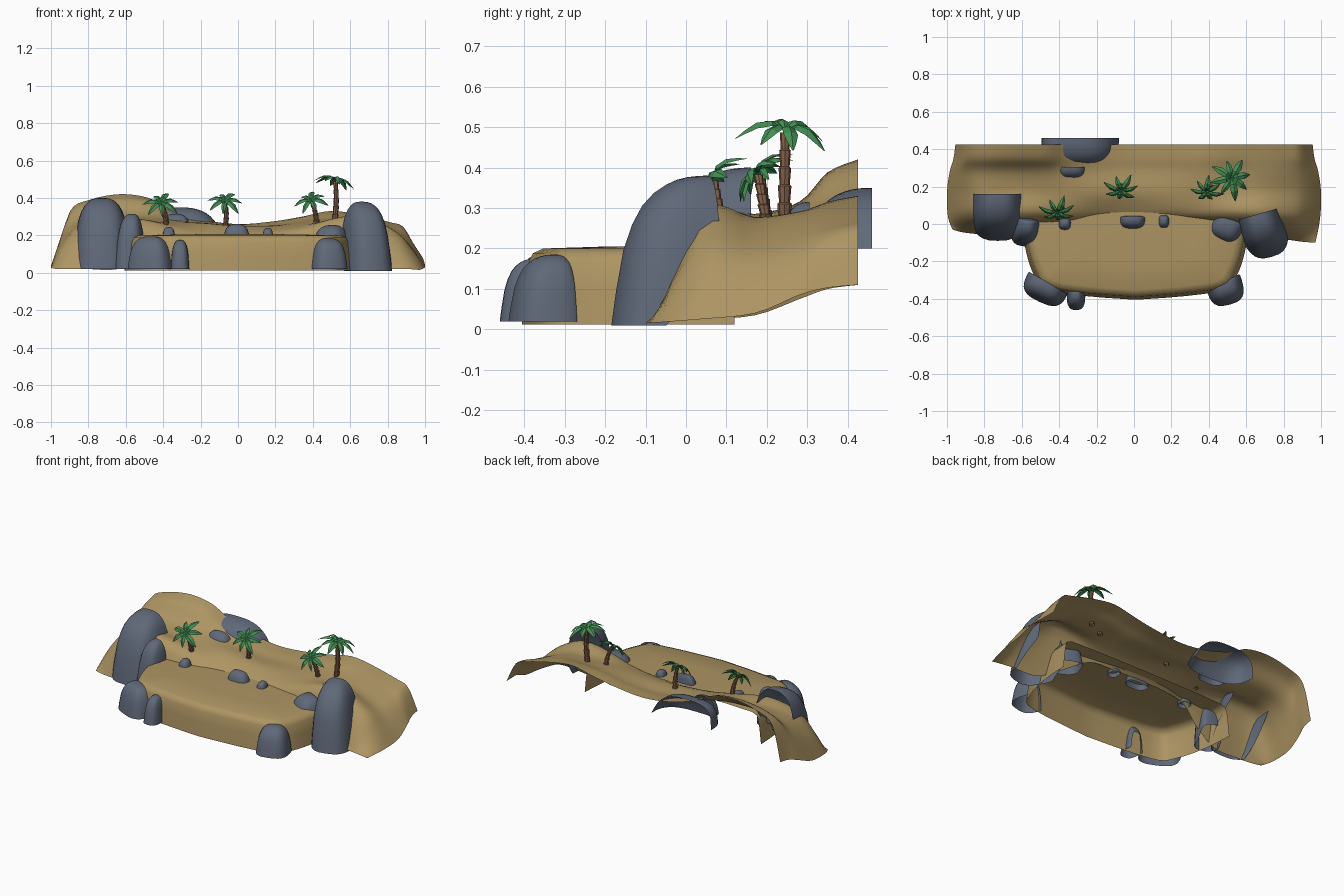
import bpy, bmesh, math
from mathutils import Vector, Euler

if "Cube" in bpy.data.objects:
    bpy.data.objects.remove(bpy.data.objects["Cube"])


def mat(name, c):
    m = bpy.data.materials.new(name)
    m.diffuse_color = (*c, 1)
    m.use_nodes = True
    m.node_tree.nodes["Principled BSDF"].inputs["Base Color"].default_value = m.diffuse_color
    return m


SAND = mat("sand", (0.42, 0.30, 0.125))
ROCK = mat("stone", (0.115, 0.14, 0.19))
BARK = mat("bark", (0.24, 0.12, 0.065))
LEAF = mat("leaf", (0.055, 0.28, 0.09))


def make(name, verts, faces, material, angle=40, trim=None):
    me = bpy.data.meshes.new(name)
    me.from_pydata([tuple(v) for v in verts], [], faces)
    bm = bmesh.new()
    bm.from_mesh(me)
    bmesh.ops.remove_doubles(bm, verts=bm.verts, dist=1e-5)
    bmesh.ops.recalc_face_normals(bm, faces=bm.faces)
    # open sheets should face up and out
    if sum(f.normal.z * f.calc_area() for f in bm.faces) < 0:
        bmesh.ops.reverse_faces(bm, faces=bm.faces)
    # cut away the part buried in the sand
    if trim:
        bmesh.ops.bisect_plane(bm, geom=bm.verts[:] + bm.edges[:] + bm.faces[:],
                               plane_co=trim[0], plane_no=trim[1], clear_outer=True)
    bm.to_mesh(me)
    bm.free()
    me.materials.append(material)
    ob = bpy.data.objects.new(name, me)
    bpy.context.collection.objects.link(ob)
    bpy.ops.object.select_all(action='DESELECT')
    ob.select_set(True)
    bpy.context.view_layer.objects.active = ob
    bpy.ops.object.shade_smooth_by_angle(angle=math.radians(angle))
    return ob


def grid_faces(rows, cols):
    return [(r * cols + c, r * cols + c + 1, (r + 1) * cols + c + 1, (r + 1) * cols + c)
            for r in range(rows - 1) for c in range(cols - 1)]


def spline(pts, sub):
    """Catmull-Rom through the points."""
    out = []
    n = len(pts)
    for i in range(n - 1):
        a, b, c, d = pts[max(i - 1, 0)], pts[i], pts[i + 1], pts[min(i + 2, n - 1)]
        for k in range(sub):
            t = k / sub
            out.append(0.5 * (2 * b + (c - a) * t + (2 * a - 5 * b + 4 * c - d) * t * t
                              + (3 * b - a - 3 * c + d) * t ** 3))
    return out + [pts[-1]]


# Sand dunes: an open sheet lofted through long contour rows
X = [-1, -.94, -.83, -.66, -.5, -.38, -.2, 0, .2, .36, .52, .68, .85, .93, 1]
ROWS = [
    (.97, [-.03, -.045, -.055, -.05, -.03, .0, .035, .04, .035, .02, -.03, -.07, -.085, -.095, -.1],
          [.02, .02, .02, .02, .1, .185, .19, .19, .19, .185, .1, .02, .02, .02, .015]),
    (.995, [.04] * 4 + [.05, .06, .08, .08, .08, .06, .05, .04, .03, .03, .03],
           [.025, .13, .24, .28, .27, .25, .225, .215, .225, .24, .28, .29, .205, .12, .025]),
    (1.0, [.17] * 15,
          [.035, .17, .27, .285, .28, .27, .265, .25, .25, .265, .275, .27, .2, .135, .04]),
    (.985, [.28] * 15,
           [.075, .23, .3, .315, .31, .29, .265, .245, .255, .28, .29, .285, .23, .175, .085]),
    (.965, [.35] * 15,
           [.1, .3, .365, .388, .375, .32, .277, .255, .268, .295, .315, .3, .255, .22, .103]),
    (.955, [.425] * 15,
           [.11, .33, .39, .42, .4, .34, .285, .26, .275, .3, .33, .31, .27, .24, .11]),
]
rows = [spline([Vector((x * s, y, z)) for x, y, z in zip(X, ys, zs)], 4) for s, ys, zs in ROWS]
columns = [spline(list(col), 4) for col in zip(*rows)]
make("sand_dunes", [p for c in columns for p in c],
     grid_faces(len(columns), len(columns[0])), SAND, 60)

# Front sand terrace: rounded outline with a soft rim, open below and behind
half = [(.615, .12), (.605, -.03), (.58, -.17), (.54, -.28), (.485, -.35), (.27, -.385), (0, -.405)]
half = spline([Vector((x, y, 0)) for x, y in half], 3)
outline = half + [Vector((-p.x, p.y, 0)) for p in reversed(half[:-1])]
levels = [(.012, 1.0), (.1, .985), (.165, .97), (.188, .95), (.2, .9), (.205, .6), (.207, 0)]
verts = [Vector((p.x * s + .008, .12 + (p.y - .12) * s, z)) for z, s in levels for p in outline]
make("sand_terrace", verts, grid_faces(len(levels), len(outline)), SAND, 50)


# Rocks: domes whose apex sits at fraction c of the depth; c=1 leaves an open back
def rock(name, xr, yr, zr, c=.65, rot=0, skew=0, trim=None):
    cx, hw = (xr[0] + xr[1]) / 2, (xr[1] - xr[0]) / 2
    d = yr[1] - yr[0]
    yc = yr[0] + d * c
    cut = c >= 1
    n = 16 if cut else 24
    prof = spline([Vector((h, s, 0)) for h, s in
                   ((0, 1), (.5, .87), (.8, .67), (.94, .42), (.99, .2), (1, 0))], 2)
    vs = []
    for h, s, _ in prof:
        for i in range(n + 1):
            a = math.pi + (math.pi if cut else 2 * math.pi) * i / n
            ca, sa = math.cos(a), math.sin(a)
            ca = math.copysign(abs(ca) ** .68, ca)
            sa = math.copysign(abs(sa) ** .68, sa)
            dy = d * c if sa < 0 else d * (1 - c)
            p = Vector((hw * s ** .85 * ca + skew * h, dy * s * sa, 0))
            p.rotate(Euler((0, 0, math.radians(rot))))
            vs.append((cx + p.x, yc + p.y, zr[0] + (zr[1] - zr[0]) * h))
    make(name, vs, grid_faces(len(prof), n + 1), ROCK, 50, trim)


slope = ((0, -.04, .02), (0, .75, -.65))
rock("left_tall_rock", (-.885, -.57), (-.09, .16), (.02, .4), 1, 0, 0, slope)
rock("left_side_rock", (-.655, -.5), (-.12, .04), (.02, .315), .8, -8, .01, slope)
rock("right_tall_rock", (.54, .8), (-.185, .055), (.01, .38), 1, 16, -.01, slope)
rock("right_side_rock", (.41, .6), (-.11, .05), (.12, .255), .7, -25)
rock("front_left_rock", (-.585, -.345), (-.425, -.26), (.02, .195), .6, -25, 0,
     ((-.45, -.32, 0), (.5, .86, 0)))
rock("front_left_small_rock", (-.36, -.26), (-.46, -.335), (.02, .175), .7, 0, 0,
     ((0, -.345, 0), (0, 1, 0)))
rock("front_right_rock", (.385, .58), (-.435, -.265), (.02, .185), .65, 15, 0,
     ((.47, -.315, 0), (-.45, .89, 0)))
rock("back_rock", (-.495, -.08), (.3, .46), (.2, .35), 1, 0, -.04)
rock("back_small_rock", (-.42, -.25), (.235, .305), (.21, .315), 1)
rock("pebble_center", (-.08, .065), (-.03, .045), (.17, .26), .8)
rock("pebble_right", (.13, .19), (-.025, .05), (.18, .24), .6)
rock("pebble_left", (-.405, -.335), (-.035, .035), (.18, .245), .6)


# Palms: stacked flared trunk segments and a crown of folded drooping leaves
def palm(name, base, top, r, length, tilt, leaves=8, turn=0):
    base, top = Vector(base), Vector(top)
    segs, sides = 5, 8
    vs = []
    for k in range(segs):
        for t, w in ((k, .85), (k + .92, 1.12)):
            f = t / segs
            ctr = base.lerp(top, f)
            ctr.x += .008 * math.sin(f * math.pi)
            w *= r * (1.1 - .35 * f)
            for i in range(sides + 1):
                a = 2 * math.pi * i / sides
                vs.append(ctr + Vector((w * math.cos(a), w * math.sin(a), 0)))
    make(name + "_trunk", vs, grid_faces(2 * segs, sides + 1), BARK, 30)

    vs, fs = [], []
    e = Euler([math.radians(t) for t in tilt])
    for i in range(leaves):
        a = 2 * math.pi * i / leaves + turn
        ln = length * (1 + .12 * math.sin(i * 2.3))
        for d, h, w in ((0, .04, .05), (.3, .2, .15), (.62, .14, .17), (.85, -.04, .1), (1.03, -.22, .01)):
            for side in (-1, 0, 1):
                p = Vector((d, side * w, h - (.07 * w / .15 if side else 0))) * ln
                p.rotate(Euler((0, 0, a)))
                p.rotate(e)
                vs.append(top + p)
        fs += [tuple(v + i * 15 for v in f) for f in grid_faces(5, 3)]
    make(name + "_leaves", vs, fs, LEAF, 20)


palm("palm_left", (-.385, .088, .255), (-.41, .068, .37), .014, .092, (45, 0, 0), 7, .3)
palm("palm_middle", (-.07, .205, .24), (-.07, .185, .38), .014, .09, (40, 0, 0), 7, .1)
palm("palm_right", (.42, .2, .26), (.39, .178, .385), .014, .085, (40, -8, 0), 7, .5)
palm("palm_tall", (.515, .243, .27), (.52, .245, .49), .0155, .108, (-6, 12, 0), 8, .2)
